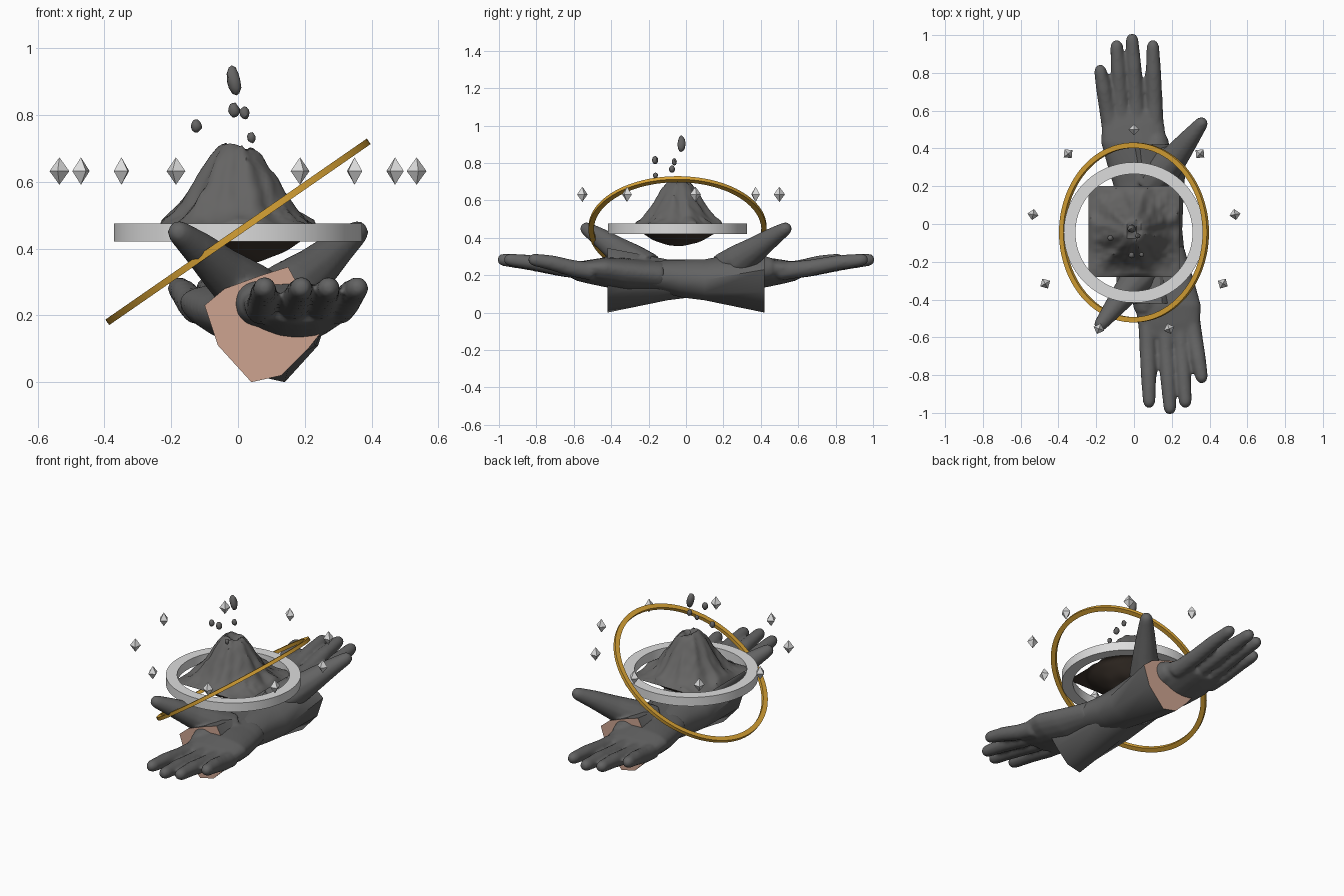
import bpy, bmesh, math, random
from mathutils import Vector, Matrix, noise

random.seed(4)
cube = bpy.data.objects.get("Cube")
if cube:
    bpy.data.objects.remove(cube)


def material(name, r, g, b, rough=0.7):
    m = bpy.data.materials.new(name)
    m.use_nodes = True
    m.diffuse_color = (r, g, b, 1)
    bsdf = m.node_tree.nodes["Principled BSDF"]
    bsdf.inputs["Base Color"].default_value = (r, g, b, 1)
    bsdf.inputs["Roughness"].default_value = rough
    return m


GREY = material("dark grey", 0.125, 0.125, 0.125)
ROCK = material("rock grey", 0.13, 0.128, 0.126)
EARTH = material("dark earth", 0.05, 0.037, 0.028)
SKIN = material("skin", 0.61, 0.37, 0.28)
PALE = material("pale grey", 0.72, 0.72, 0.72)
GOLD = material("gold", 0.68, 0.36, 0.035)


def finish(name, bm, mats, smooth_angle=None):
    bmesh.ops.recalc_face_normals(bm, faces=bm.faces)
    me = bpy.data.meshes.new(name)
    bm.to_mesh(me)
    bm.free()
    ob = bpy.data.objects.new(name, me)
    bpy.context.scene.collection.objects.link(ob)
    for m in mats:
        me.materials.append(m)
    if smooth_angle:
        bpy.ops.object.select_all(action='DESELECT')
        ob.select_set(True)
        bpy.context.view_layer.objects.active = ob
        bpy.ops.object.shade_smooth_by_angle(angle=math.radians(smooth_angle))
    return ob


def loft(bm, sections):
    rows = [[bm.verts.new(p) for p in s] for s in sections]
    n = len(rows[0])
    for a, b in zip(rows, rows[1:]):
        for i in range(n):
            j = (i + 1) % n
            bm.faces.new((a[i], a[j], b[j], b[i]))
    bm.faces.new(rows[0])
    bm.faces.new(rows[-1][::-1])


def ellipse(x, y, z, hw, hz, n):
    angles = [math.pi + math.tau * i / n for i in range(n)]
    return [Vector((x + hw * math.cos(a), y, z + hz * math.sin(a))) for a in angles]


def tube(bm, path, radii, n=12):
    """Tapered limb with a rounded tip."""
    pts = [Vector(p) for p in path]
    end = (pts[-1] - pts[-2]).normalized()
    r = radii[-1]
    pts += [pts[-1] + end * r * 0.6, pts[-1] + end * r * 0.95]
    radii = list(radii) + [r * 0.8, r * 0.4]
    sections = []
    for i, p in enumerate(pts):
        t = (pts[min(i + 1, len(pts) - 1)] - pts[max(i - 1, 0)]).normalized()
        side = t.cross(Vector((0, 0, 1))).normalized()
        up = side.cross(t)
        sections.append([p + radii[i] * (side * math.cos(math.tau * k / n)
                                         + up * math.sin(math.tau * k / n)) for k in range(n)])
    loft(bm, sections)


# Hand: cupped palm, four fingers, thumb mound and thumb
bm = bmesh.new()
palm = [(.045, .12, .195, .13, .08), (.03, .22, .2, .145, .08), (.02, .32, .205, .165, .085),
        (0, .43, .215, .175, .08), (-.005, .53, .218, .165, .062), (-.01, .6, .22, .145, .046)]
loft(bm, [ellipse(*s, 20) for s in palm])
for v in bm.verts:
    v.co.z += .8 * v.co.x ** 2
fingers = [(-.12, -.178, .81), (-.06, -.092, .94), (.02, -.01, .975), (.11, .1, .94)]
for x0, x1, tip in fingers:
    path = []
    for t, z in ((0, .22), (.35, .237), (.7, .266), (1, .282)):
        path.append((x0 + (x1 - x0) * t, .5 + (tip - .5) * t, z))
    tube(bm, path, (.05, .045, .041, .034))
tube(bm, [(.09, .18, .215), (.11, .3, .235), (.12, .42, .235)], (.07, .085, .07))
tube(bm, [(.08, .2, .23), (.16, .29, .28), (.23, .37, .338), (.3, .46, .402), (.355, .53, .447)],
     (.09, .09, .07, .052, .037))
hand = finish("back_hand", bm, [GREY])
rem = hand.modifiers.new("Fuse", 'REMESH')
rem.mode = 'VOXEL'
rem.voxel_size = 0.01
rem.use_smooth_shade = True
soft = hand.modifiers.new("Soften", 'SMOOTH')
soft.factor = 0.5
soft.iterations = 5

# Forearm: angular cut end blending to a round wrist
cut = [(-.1, .23), (-.06, .11), (.04, 0), (.13, .02), (.21, .1),
       (.25, .15), (.18, .29), (.15, .345), (.07, .32), (-.04, .28)]
bm = bmesh.new()
loft(bm, [[Vector((x, -.42, z)) for x, z in cut],
          ellipse(.07, -.1, .175, .15, .115, 10), ellipse(.06, .03, .182, .135, .105, 10),
          ellipse(.045, .15, .195, .132, .085, 10), ellipse(.03, .25, .2, .13, .07, 10)])
bm.normal_update()
for f in bm.faces:
    f.material_index = int(len(f.verts) == 10 and f.calc_center_median().y < -.4)
arm = finish("back_forearm", bm, [GREY, SKIN], 50)

# Opposite arm, turned half way round
for ob, name in ((hand, "front_hand"), (arm, "front_forearm")):
    twin = ob.copy()
    twin.name = name
    twin.rotation_euler.z = math.pi
    twin.location.x = 0.18
    bpy.context.scene.collection.objects.link(twin)


# Rings with a rectangular profile
def ring(name, mat, inner, outer, height, centre, tilt):
    bm = bmesh.new()
    n = 96
    prof = [(inner, -height), (outer, -height), (outer, height), (inner, height)]
    rows = [[bm.verts.new((r * math.cos(math.tau * i / n), r * math.sin(math.tau * i / n), z))
             for r, z in prof] for i in range(n)]
    for i in range(n):
        a, b = rows[i], rows[(i + 1) % n]
        for k in range(4):
            m = (k + 1) % 4
            bm.faces.new((a[k], b[k], b[m], a[m]))
    ob = finish(name, bm, [mat], 30)
    ob.location = centre
    ob.rotation_euler.y = tilt


ring("level_ring", PALE, .31, .372, .027, (0, -.045, .448), 0)
ring("tilted_ring", GOLD, .448, .476, .01, (0, -.045, .45), -math.atan2(.54, .78))


# Volcano on a square plot with a bowl of earth below
def slope(x, y):
    r, a = math.hypot(x, y), math.atan2(y, x)
    rough = noise.noise(Vector((x * 16, y * 16, 2)))
    fine = noise.noise(Vector((x * 38, y * 38, 7)))
    ridge = 1 + .04 * math.sin(7 * a + 9 * r) + .03 * math.sin(12 * a + 1) + .09 * rough
    h = .265 * math.exp(-(r * ridge / .155) ** 2.4)
    crater = .045 * math.exp(-(r / .03) ** 2)
    calm = min(1, 10 * (.24 - max(abs(x), abs(y))))
    return h * (1 - .6 * max(x, -.05)) - crater + (.012 * rough + .012 * fine) * calm


bm = bmesh.new()
for under in (0, 1):
    grid = bmesh.ops.create_grid(bm, x_segments=40, y_segments=40, size=.24)["verts"]
    for v in grid:
        x, y = v.co.x, v.co.y
        if max(abs(x), abs(y)) > .239:
            z = 0
        elif under:
            lump = 1 + .15 * noise.noise(Vector((x * 12, y * 12, 5)))
            z = -.002 - .097 * lump * max(0, 1 - (x * x + y * y) / .055)
        else:
            z = max(slope(x, y), .001)
        v.co.z = z
    for f in {f for v in grid for f in v.link_faces}:
        f.material_index = under
bmesh.ops.remove_doubles(bm, verts=bm.verts, dist=.0005)
hill = finish("volcano", bm, [ROCK, EARTH], 40)
hill.location = (0, -.04, .457)

# Flying stones
stones = [(-.012, -.025, .903, .021, .045), (-.012, -.165, .815, .017, .022),
          (.02, -.063, .806, .014, .02), (-.125, -.075, .767, .016, .02),
          (.04, -.163, .732, .013, .016)]
for i, (x, y, z, w, h) in enumerate(stones):
    bm = bmesh.new()
    bmesh.ops.create_icosphere(bm, subdivisions=2, radius=1)
    for v in bm.verts:
        v.co *= 1 + .2 * noise.noise(v.co * 1.3 + Vector((i * 5, 0, 0)))
    bmesh.ops.scale(bm, vec=(w, w, h), verts=bm.verts)
    bmesh.ops.rotate(bm, matrix=Matrix.Rotation(random.uniform(-.3, .3), 3, 'Y'), verts=bm.verts)
    finish(f"stone_{i + 1}", bm, [ROCK], 40).location = (x, y, z)

# Circle of nine crystals
for i in range(9):
    a = math.pi / 2 + math.tau * i / 9
    bm = bmesh.new()
    for s in (1, -1):
        cone = bmesh.ops.create_cone(bm, segments=4, radius1=.03, radius2=0, depth=.041)["verts"]
        for v in cone:
            v.co.z = s * (v.co.z + .0205)
    bmesh.ops.remove_doubles(bm, verts=bm.verts, dist=.0005)
    gem = finish(f"crystal_{i + 1}", bm, [PALE])
    gem.location = (.543 * math.cos(a), -.044 + .543 * math.sin(a), .632)
    gem.rotation_euler.z = a
